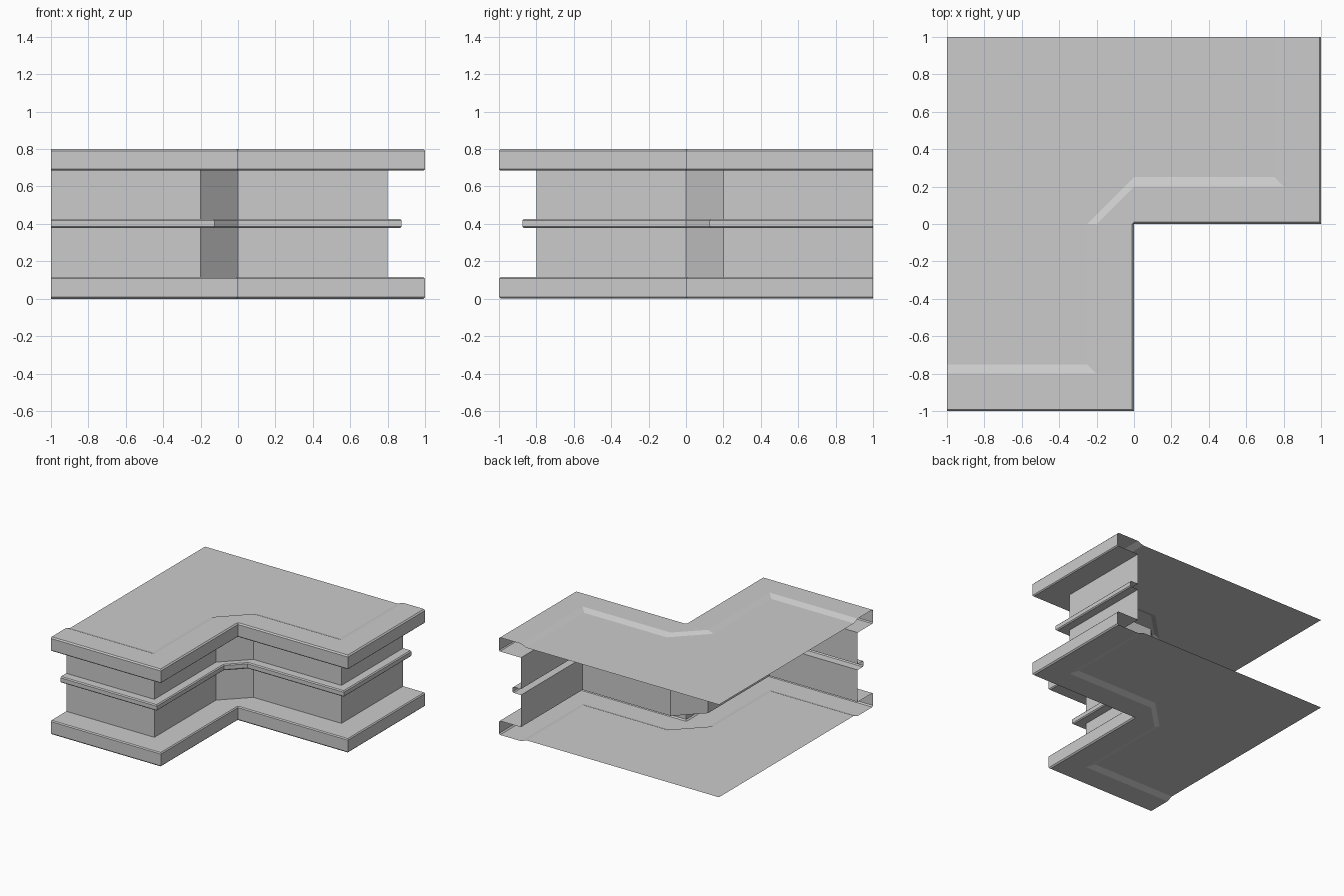
import bpy, bmesh

if "Cube" in bpy.data.objects:
    bpy.data.objects.remove(bpy.data.objects["Cube"])

HEIGHT = 0.8


def ring(d, z):
    """Corner path inset by d from the outer edge; the inner corner becomes a chamfer."""
    return [(-1, d - 1, z), (-d, d - 1, z), (-d, 0, z),
            (0, d, z), (1 - d, d, z), (1 - d, 1, z)]


def finish(name, bm):
    bmesh.ops.remove_doubles(bm, verts=bm.verts, dist=0.0005)
    mesh = bpy.data.meshes.new(name)
    bm.to_mesh(mesh)
    bm.free()
    bpy.context.collection.objects.link(bpy.data.objects.new(name, mesh))


def sweep(name, profile):
    """Open sheet: profile of (inset, z), listed top to bottom, swept along the path."""
    bm = bmesh.new()
    rows = [[bm.verts.new(p) for p in ring(d, z)] for d, z in profile]
    for a, b in zip(rows, rows[1:]):
        for i in range(len(a) - 1):
            bm.faces.new((a[i], b[i], b[i + 1], a[i + 1]))
    finish(name, bm)


def plate(name, d, z, up):
    bm = bmesh.new()
    pts = ring(d, z) + [(-1, 1, z)]
    bm.faces.new([bm.verts.new(p) for p in (pts if up else pts[::-1])])
    finish(name, bm)


def flip(profile):
    return [(d, HEIGHT - z) for d, z in reversed(profile)]


# Ledges: raised lip, small edge bevels, underside back to the wall
ledge = [(0.25, 0.78), (0.2, 0.8), (0.01, 0.8), (0, 0.79),
         (0, 0.693), (0.008, 0.685), (0.2, 0.685)]
sweep("upper_ledge", ledge)
sweep("lower_ledge", flip(ledge))

# Walls between the ledges and the rail
sweep("upper_wall", [(0.2, 0.685), (0.2, 0.427)])
sweep("lower_wall", [(0.2, 0.378), (0.2, 0.115)])

# Thin rail at mid height
sweep("middle_rail", [(0.2, 0.427), (0.133, 0.427), (0.125, 0.419),
                      (0.125, 0.386), (0.133, 0.378), (0.2, 0.378)])

# Flat slabs inside the lips
plate("roof", 0.25, 0.78, True)
plate("floor", 0.25, 0.02, False)
